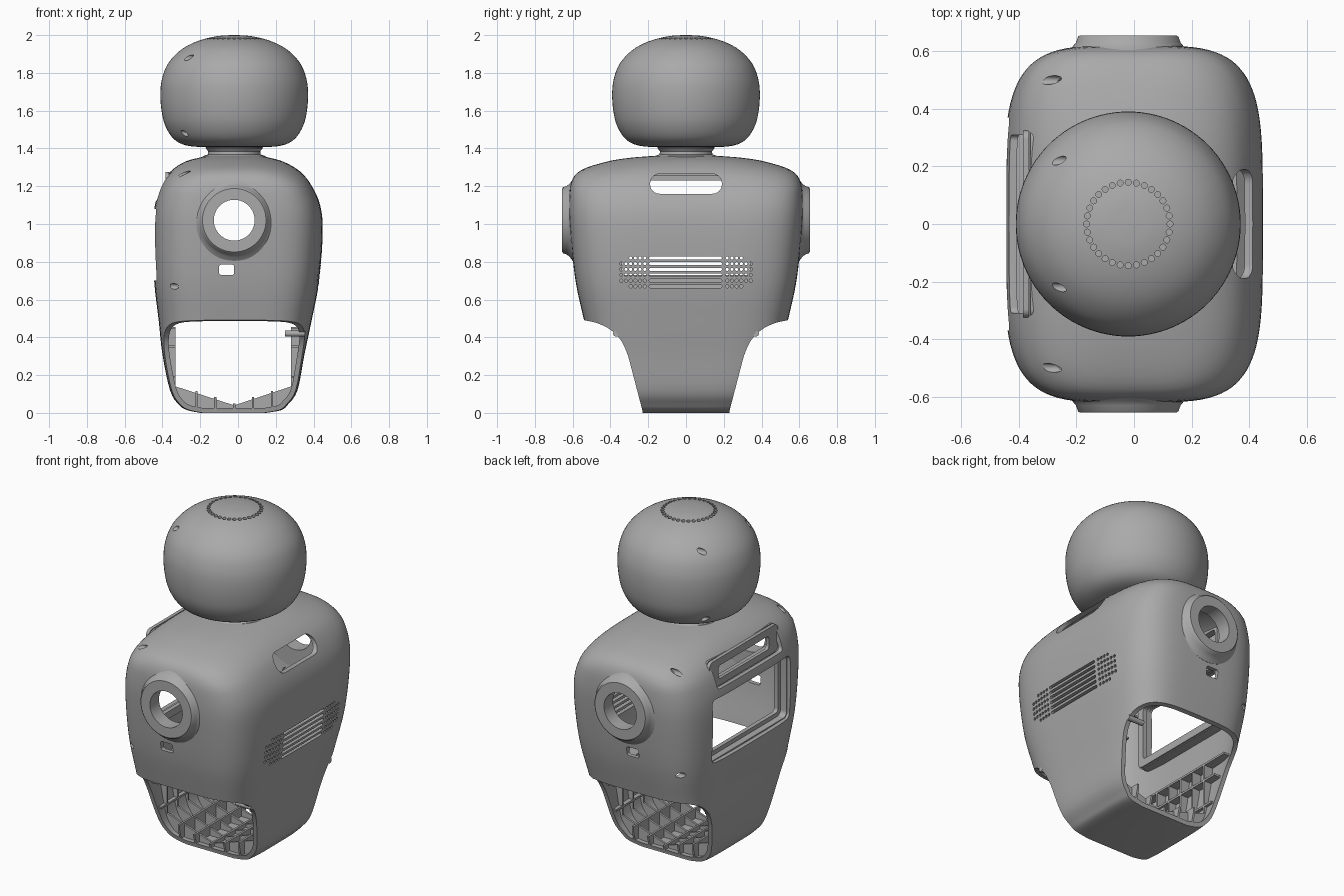
import bpy, bmesh, math
from mathutils import Vector

if "Cube" in bpy.data.objects:
    bpy.data.objects.remove(bpy.data.objects["Cube"])

grey = bpy.data.materials.new("shell_grey")
grey.use_nodes = True
colour = (0.4, 0.4, 0.4, 1)
grey.diffuse_color = colour
grey.node_tree.nodes["Principled BSDF"].inputs["Base Color"].default_value = colour
CX = -0.02  # centre line of head, neck and shoulders


def finish(name, bm):
    bmesh.ops.recalc_face_normals(bm, faces=bm.faces)
    me = bpy.data.meshes.new(name)
    bm.to_mesh(me)
    bm.free()
    me.materials.append(grey)
    ob = bpy.data.objects.new(name, me)
    bpy.context.collection.objects.link(ob)
    return ob


def spline(pts, steps):
    """Smooth curve through tuples of any length."""
    p = [Vector(q) for q in pts]
    p = [2 * p[0] - p[1]] + p + [2 * p[-1] - p[-2]]
    out = []
    for a, b, c, d in zip(p, p[1:], p[2:], p[3:]):
        for i in range(steps):
            t = i / steps
            out.append(b + ((c - a) * t + (2 * a - 5 * b + 4 * c - d) * t * t
                            + (3 * b - a - 3 * c + d) * t ** 3) / 2)
    return out + [p[-2]]


def loft(bm, rings, closed=False):
    vs = [[bm.verts.new(co) for co in r] for r in rings]
    pairs = list(zip(vs, vs[1:])) + ([(vs[-1], vs[0])] if closed else [])
    for a, b in pairs:
        for i in range(len(a)):
            j = (i + 1) % len(a)
            bm.faces.new((a[i], a[j], b[j], b[i]))
    if not closed:
        bm.faces.new(vs[0])
        bm.faces.new(vs[-1])


def prism(bm, pts, axis, lo, hi):
    """Extrude a 2D outline along x, y or z."""
    place = {"x": lambda p, h: (h, p[0], p[1]), "y": lambda p, h: (p[0], h, p[1]),
             "z": lambda p, h: (p[0], p[1], h)}[axis]
    loft(bm, [[place(p, h) for p in pts] for h in (lo, hi)])


def circle(u, v, r, n=16):
    return [(u + r * math.cos(math.tau * i / n), v + r * math.sin(math.tau * i / n)) for i in range(n)]


def rounded(u0, u1, v0, v1, r, n=6):
    out = []
    for k, (u, v) in enumerate([(u1 - r, v1 - r), (u0 + r, v1 - r), (u0 + r, v0 + r), (u1 - r, v0 + r)]):
        for i in range(n + 1):
            a = math.pi / 2 * (k + i / n)
            out.append((u + r * math.cos(a), v + r * math.sin(a)))
    return out


def bake(ob, angle=35):
    """Apply modifiers and shade smooth with sharp edges."""
    me = bpy.data.meshes.new_from_object(ob.evaluated_get(bpy.context.evaluated_depsgraph_get()))
    ob.modifiers.clear()
    ob.data = me
    bpy.ops.object.select_all(action="DESELECT")
    ob.select_set(True)
    bpy.context.view_layer.objects.active = ob
    bpy.ops.object.shade_smooth_by_angle(angle=math.radians(angle))


def cut(ob, cutter, op="DIFFERENCE"):
    cutter.hide_render = True
    m = ob.modifiers.new(op, "BOOLEAN")
    m.object, m.operation, m.solver = cutter, op, "EXACT"


def tube(name, outer, inner, lo, hi):
    """Rectangular sleeve along x."""
    bm = bmesh.new()
    ring = lambda pts, h: [(h, *p) for p in pts]
    loft(bm, [ring(outer, lo), ring(outer, hi), ring(inner, hi), ring(inner, lo)], closed=True)
    bake(finish(name, bm))


# Body outline: height, x range, half depth
sections = spline([(0, -.2, .15, .3), (.015, -.27, .23, .34), (.045, -.315, .265, .39),
                   (.12, -.36, .315, .43), (.31, -.4, .352, .5), (.49, -.42, .39, .54),
                   (.7, -.444, .43, .585), (.95, -.452, .448, .613), (1.1, -.44, .435, .62),
                   (1.22, -.4, .38, .608), (1.285, -.35, .32, .555), (1.33, -.28, .24, .42),
                   (1.35, -.21, .17, .3), (1.36, -.16, .12, .18)], 4)


def body_solid(name):
    bm = bmesh.new()
    rings = []
    for z, x0, x1, hy in sections:
        n = 4.3 if z < 1.2 else 4.3 - 12 * (z - 1.2)
        ring = []
        for i in range(96):
            c, s = math.cos(math.tau * i / 96), math.sin(math.tau * i / 96)
            ring.append(((x0 + x1) / 2 + (x1 - x0) / 2 * math.copysign(abs(c) ** (2 / n), c),
                         hy * math.copysign(abs(s) ** (2 / n), s), z))
        rings.append(ring)
    loft(bm, rings)
    return finish(name, bm)


body = body_solid("body_shell")
wall = body.modifiers.new("wall", "SOLIDIFY")
wall.thickness, wall.offset = 0.025, -1

# Lower arches, front and back
bm = bmesh.new()
arch = [tuple(p) for p in spline([(.545, .492), (.47, .475), (.4, .44), (.345, .385),
                                  (.31, .31), (.285, .22), (.23, .01)], 4)]
for s in (1, -1):
    prism(bm, [(s * y, z) for y, z in arch + [(.22, -.1), (.9, -.1), (.9, .492)]], "x", -1, 1)
arch_cutter = finish("arch_cutter", bm)

# Openings through the shell
bm = bmesh.new()
prism(bm, rounded(-.37, .37, .7, 1.08, .03), "x", -.7, -.25)
prism(bm, rounded(-.31, .31, 1.125, 1.26, .02), "x", -.7, -.25)
prism(bm, rounded(-.19, .19, 1.16, 1.265, .05), "x", .2, .7)
for row in range(6):
    z = .67 + .03 * row
    prism(bm, rounded(-.195, .19, z - .008, z + .008, .007, 3), "x", .25, .7)
    for k in range(6 if 0 < row < 5 else 4):
        for s in (1, -1):
            prism(bm, circle(s * (.218 + .025 * k), z, .0085, 10), "x", .25, .7)
for s in (1, -1):
    prism(bm, circle(CX, 1.02, .13, 48), "y", s * .4, s * .8)
    prism(bm, rounded(-.1, -.02, .73, .785, .012), "y", s * .4, s * .8)
    for y, z in ((.5, 1.265), (.53, .67)):
        prism(bm, circle(s * y, z, .016), "x", -.7, -.2)
opening_cutter = finish("opening_cutter", bm)
cut(body, arch_cutter)
cut(body, opening_cutter)
bake(body)

# Display frame and upper recess
tube("display_frame", rounded(-.39, .39, .68, 1.1, .04), rounded(-.365, .365, .705, 1.075, .03), -.415, -.36)
tube("display_ledge", rounded(-.385, .385, .685, 1.095, .04), rounded(-.34, .34, .73, 1.05, .02), -.375, -.35)
tube("recess_sleeve", rounded(-.325, .325, 1.11, 1.275, .03), rounded(-.305, .305, 1.13, 1.255, .02), -.36, -.32)
tube("recess_floor", rounded(-.325, .325, 1.11, 1.275, .03), rounded(-.24, .24, 1.15, 1.23, .02), -.385, -.365)

# Inner stiffening ribs lining the lower walls
inside = body_solid("rib_limit")
inside.modifiers.new("inset", "DISPLACE").strength = -.01
bm = bmesh.new()
prism(bm, [(CX, .04), (.28, .14), (.28, .7), (-.33, .7), (-.33, .14)], "y", -1, 1)
hollow = finish("rib_hollow", bm)
bm = bmesh.new()
for y in (-.2, -.1, 0, .1, .2):
    prism(bm, [(-.6, 0), (.6, 0), (.6, .45), (-.6, .45)], "y", y - .006, y + .006)
upright_ribs = finish("upright_ribs", bm)
bm = bmesh.new()
for z, y in ((.19, .26), (.35, .29), (.45, .37)):
    prism(bm, [(-.6, -y), (.6, -y), (.6, y), (-.6, y)], "z", z - .006, z + .006)
level_ribs = finish("level_ribs", bm)
bm = bmesh.new()
for x in (-.22, -.12, CX, .08, .18):
    prism(bm, [(-.25, .0), (.25, .0), (.25, .05 + abs(x - CX) / 3), (-.25, .05 + abs(x - CX) / 3)],
          "x", x - .006, x + .006)
floor_ribs = finish("floor_ribs", bm)
for ribs in (upright_ribs, level_ribs, floor_ribs):
    cut(ribs, inside, "INTERSECT")
    cut(ribs, arch_cutter)
    if ribs is not floor_ribs:
        cut(ribs, hollow)
    bake(ribs)

# Screw posts at the arch rims
for s, side in ((1, "back"), (-1, "front")):
    bm = bmesh.new()
    prism(bm, circle(s * .37, .42, .016), "x", .25, .355)
    bake(finish(side + "_screw_post", bm))

# Shoulder rings
ring_profile = [(.108, .656), (.168, .656), (.175, .65), (.182, .63), (.195, .615), (.215, .6), (.215, .57), (.108, .57)]
for s, side in ((1, "back"), (-1, "front")):
    bm = bmesh.new()
    loft(bm, [[(x, s * h, z) for x, z in circle(CX, 1.02, r, 64)] for r, h in ring_profile], closed=True)
    bake(finish(side + "_shoulder_ring", bm))

# Neck
bm = bmesh.new()
loft(bm, [[(x, y, z) for x, y in circle(CX, 0, r, 64)] for r, z in
          ((.18, 1.34), (.165, 1.36), (.14, 1.368), (.138, 1.385), (.15, 1.4), (.15, 1.43))])
bake(finish("neck", bm))

# Head
profile = spline([(.13, 1.405), (.25, 1.415), (.32, 1.45), (.365, 1.52), (.385, 1.6), (.391, 1.69),
                  (.382, 1.77), (.35, 1.85), (.285, 1.92), (.2, 1.966), (.1, 1.993), (.02, 2)], 4)
bm = bmesh.new()
loft(bm, [[(x, y, z) for x, y in circle(CX, 0, r, 96)] for r, z in profile])
head = finish("head", bm)

# Ring of crown holes and head screw holes
bm = bmesh.new()
for x, y in circle(CX, 0, .145, 32):
    prism(bm, circle(x, y, .0105, 12), "z", 1.965, 2.1)
for y in (-.22, .22):
    for z in (1.88, 1.48):
        prism(bm, circle(y, z, .016), "x", -.7, -.2)
head_cutter = finish("head_cutter", bm)
cut(head, head_cutter)
bake(head)

for helper in (arch_cutter, opening_cutter, inside, hollow, head_cutter):
    bpy.data.objects.remove(helper)
